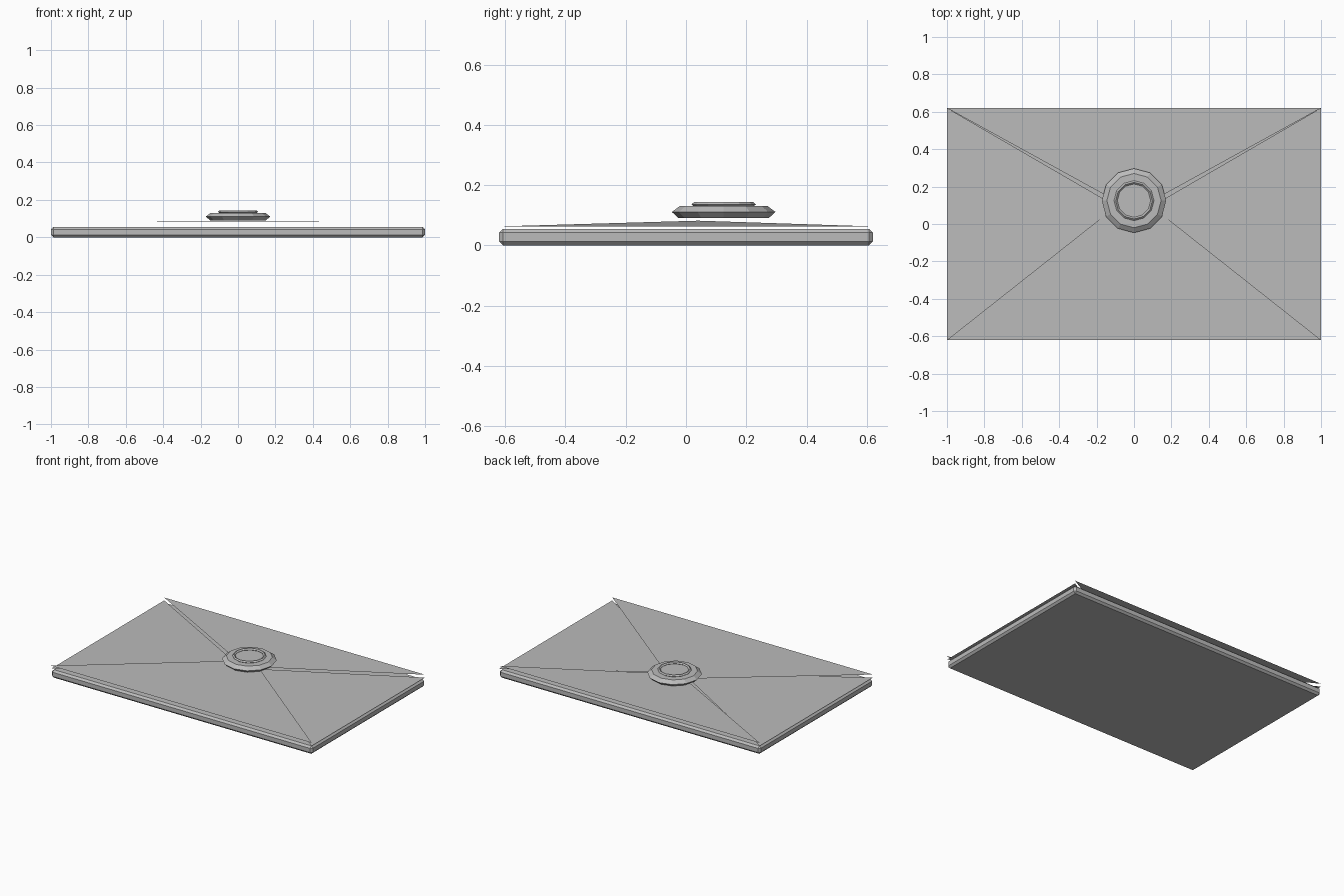
import bpy, bmesh, math

if "Cube" in bpy.data.objects:
    bpy.data.objects.remove(bpy.data.objects["Cube"])

paper = bpy.data.materials.new("grey_paper")
paper.diffuse_color = (0.5, 0.5, 0.5, 1)
paper.use_nodes = True
paper.node_tree.nodes["Principled BSDF"].inputs["Base Color"].default_value = paper.diffuse_color


def make(name, bm):
    bmesh.ops.recalc_face_normals(bm, faces=bm.faces)
    mesh = bpy.data.meshes.new(name)
    bm.to_mesh(mesh)
    bm.free()
    mesh.materials.append(paper)
    obj = bpy.data.objects.new(name, mesh)
    bpy.context.collection.objects.link(obj)
    return obj


def flap(name, points):
    # Single thin sheet, counter-clockwise so it faces up
    mesh = bpy.data.meshes.new(name)
    mesh.from_pydata(points, [], [(0, 1, 2)])
    mesh.materials.append(paper)
    bpy.context.collection.objects.link(bpy.data.objects.new(name, mesh))


def lathe(name, profile, sides, y, closed=False):
    # Revolve (radius, height) points round a vertical axis
    bm = bmesh.new()
    rings = [[bm.verts.new((r * math.sin(math.tau * i / sides),
                            y + r * math.cos(math.tau * i / sides), z))
              for i in range(sides)] for r, z in profile]
    pairs = list(zip(rings, rings[1:]))
    if closed:
        pairs.append((rings[-1], rings[0]))
    else:
        bm.faces.new(rings[0])
        bm.faces.new(rings[-1])
    for a, b in pairs:
        for i in range(sides):
            j = (i + 1) % sides
            bm.faces.new((a[i], a[j], b[j], b[i]))
    return make(name, bm)


W, D = 1.0, 0.62

# Flat envelope body with chamfered edges
bm = bmesh.new()
bmesh.ops.create_cube(bm, size=1)
for v in bm.verts:
    v.co = (v.co.x * 2 * W, v.co.y * 2 * D, (v.co.z + 0.5) * 0.055)
bmesh.ops.bevel(bm, geom=bm.edges[:], offset=0.013, segments=1, affect='EDGES')
make("envelope_body", bm)

# Side flaps rise towards the middle
flap("right_flap", [(W, -D, 0.063), (W, D, 0.063), (0, 0.04, 0.082)])
flap("left_flap", [(-W, D, 0.063), (-W, -D, 0.063), (0, 0.04, 0.082)])

# Back and front flaps lie nearly level over the side flaps
flap("back_flap", [(W, D, 0.083), (-W, D, 0.083), (0, 0.07, 0.0825)])
flap("front_flap", [(-W, -D, 0.084), (W, -D, 0.084), (0, 0.17, 0.087)])

# Seal disc and the raised ring on it
SEAL_Y = 0.125
lathe("seal_disc", [(0.15, 0.091), (0.172, 0.111), (0.145, 0.131)], 12, SEAL_Y)
lathe("seal_ring", [(0.107, 0.136), (0.098, 0.144), (0.089, 0.136), (0.098, 0.129)],
      12, SEAL_Y, closed=True)
